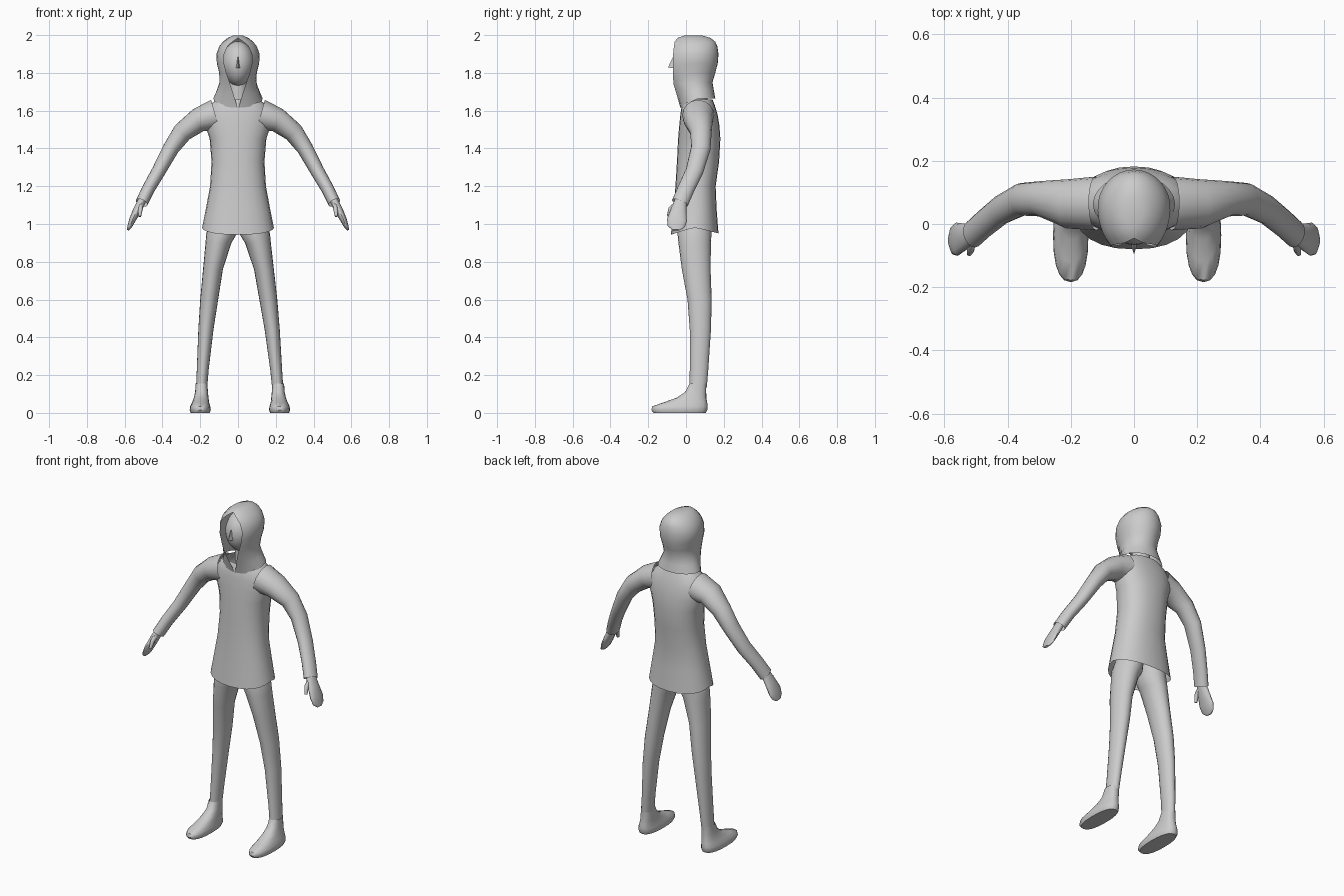
import bpy, bmesh
from math import sin, cos, asin, pi, copysign, radians
from mathutils import Vector

if "Cube" in bpy.data.objects:
    bpy.data.objects.remove(bpy.data.objects["Cube"])


def finish(name, bm, angle=50):
    bmesh.ops.remove_doubles(bm, verts=bm.verts, dist=0.0004)
    bmesh.ops.recalc_face_normals(bm, faces=bm.faces)
    me = bpy.data.meshes.new(name)
    bm.to_mesh(me)
    bm.free()
    ob = bpy.data.objects.new(name, me)
    bpy.context.collection.objects.link(ob)
    bpy.ops.object.select_all(action='DESELECT')
    ob.select_set(True)
    bpy.context.view_layer.objects.active = ob
    bpy.ops.object.shade_smooth_by_angle(angle=radians(angle))
    return ob


def loft(name, rings, cap_start=False, cap_end=False):
    """Skin a list of point rings (closed rings repeat their first point)."""
    bm = bmesh.new()
    rows = [[bm.verts.new(p) for p in r] for r in rings]
    for a, b in zip(rows, rows[1:]):
        for i in range(len(a) - 1):
            bm.faces.new((a[i], a[i + 1], b[i + 1], b[i]))
    if cap_start:
        bm.faces.new(rows[0][:-1])
    if cap_end:
        bm.faces.new(rows[-1][:-1])
    return finish(name, bm)


def level(z, rx, yf, yb, gap=0, df=0, db=0, cx=0, p=2.0, n=24):
    """Horizontal ring from front yf to back yb; gap opens the front,
    df / db lower the front and back edge."""
    cy = (yf + yb) / 2
    a = asin(min(gap / rx, 0.95))
    pts = []
    for i in range(n + 1):
        t = a + (2 * pi - 2 * a) * i / n
        s, c = sin(t), cos(t)
        ry = (cy - yf) / cos(a) if c > 0 else yb - cy
        pts.append((cx + rx * copysign(abs(s) ** (2 / p), s),
                    cy - ry * copysign(abs(c) ** (2 / p), c),
                    z - (df if c > 0 else db) * abs(c)))
    return pts


def tube(name, path, side, n=16, caps=False):
    """Tube along (x, y, z, half width, half thickness) stations."""
    rings = []
    for i, (x, y, z, w, h) in enumerate(path):
        a, b = path[max(i - 1, 0)], path[min(i + 1, len(path) - 1)]
        d = (Vector(b[:3]) - Vector(a[:3])).normalized()
        u = Vector((0, 1, 0))
        u = (u - d * u.dot(d)).normalized()
        v = d.cross(u)
        pts = [Vector((x, y, z)) + u * w * cos(2 * pi * k / n) + v * h * sin(2 * pi * k / n)
               for k in range(n + 1)]
        rings.append([(side * q.x, q.y, q.z) for q in pts])
    return loft(name, rings, caps, caps)


# Tunic body, open at hem and neck
loft("tunic", [level(*r, p=2.3) for r in [
    (0.98, .19, -.08, .172, 0, .037, .03), (1.08, .17, -.066, .162), (1.2, .148, -.056, .157),
    (1.33, .14, -.048, .175), (1.45, .15, -.042, .182), (1.52, .172, -.036, .177),
    (1.58, .175, -.03, .167), (1.63, .15, -.022, .152), (1.66, .11, -.01, .14)]])

# Hood with face opening and a slit down to the collar
loft("hood", [level(*r) for r in [
    (1.665, .13, -.03, .155, .002, .05, 0), (1.71, .112, -.048, .147, .022, .03, 0),
    (1.75, .098, -.066, .14, .042, .01, 0), (1.80, .10, -.07, .155, .062),
    (1.85, .112, -.07, .168, .074), (1.90, .115, -.068, .172, .073),
    (1.94, .10, -.064, .166, .056), (1.965, .08, -.06, .155, .03),
    (1.985, .055, -.045, .13), (1.997, .028, -.01, .09)]], cap_end=True)

# Head inside the hood
bm = bmesh.new()
bmesh.ops.create_uvsphere(bm, u_segments=24, v_segments=14, radius=1)
for v in bm.verts:
    taper = 1 + 0.15 * min(v.co.z, 0)
    v.co = (v.co.x * .086 * taper, .04 + v.co.y * .107, 1.848 + v.co.z * .12)
finish("head", bm)

# Neck
loft("neck", [level(1.6, .055, .01, .12), level(1.78, .048, .01, .1)])

# Nose
bm = bmesh.new()
a, b, c, d = [bm.verts.new(q) for q in
              [(-.012, -.06, 1.825), (.012, -.06, 1.825), (0, -.096, 1.828), (0, -.066, 1.89)]]
for f in ((a, b, c), (a, c, d), (c, b, d), (a, d, b)):
    bm.faces.new(f)
finish("nose", bm, 20)

for s, label in ((-1, "left"), (1, "right")):
    # Sleeve
    tube(label + "_sleeve", [
        (.12, .065, 1.575, .085, .085), (.21, .064, 1.55, .078, .064),
        (.295, .08, 1.485, .056, .053), (.355, .078, 1.40, .052, .043),
        (.42, .045, 1.28, .047, .037), (.475, .0, 1.185, .045, .034),
        (.51, -.032, 1.112, .045, .033)], s)
    # Mitten hand and thumb
    tube(label + "_hand", [
        (.505, -.028, 1.13, .03, .022), (.535, -.04, 1.07, .042, .022),
        (.56, -.048, 1.02, .053, .017), (.574, -.052, .985, .045, .012),
        (.583, -.053, .968, .02, .006)], s, caps=True)
    tube(label + "_thumb", [
        (.512, -.045, 1.11, .014, .012), (.516, -.08, 1.08, .014, .012),
        (.521, -.094, 1.04, .008, .008)], s, n=8, caps=True)

    # Trouser leg: z, inner x, outer x, front y, back y
    def lean(x, z):
        return s * x + (.02 * (1 - z) if s > 0 else 0)
    loft(label + "_leg", [level(z, (o - i) / 2, f, b, cx=lean((o + i) / 2, z), n=20)
                          for z, i, o, f, b in [
        (1.05, 0, .135, -.04, .14), (.95, .005, .168, -.045, .135), (.90, .035, .172, -.04, .132),
        (.76, .08, .185, -.022, .13), (.6, .105, .2, .008, .136), (.44, .13, .21, .02, .132),
        (.23, .155, .218, .02, .118), (.135, .163, .222, .018, .11)]], cap_start=True)

    # Shoe
    loft(label + "_shoe", [level(z, w, f, b, cx=lean(x, 0), p=2.4, n=20)
                           for z, x, w, f, b in [
        (0, .2, .05, -.172, .105), (.015, .2, .056, -.184, .113), (.035, .2, .053, -.178, .115),
        (.055, .198, .045, -.12, .112), (.08, .195, .039, -.05, .108),
        (.11, .193, .034, -.005, .107), (.155, .193, .031, .018, .107)]], cap_start=True)
